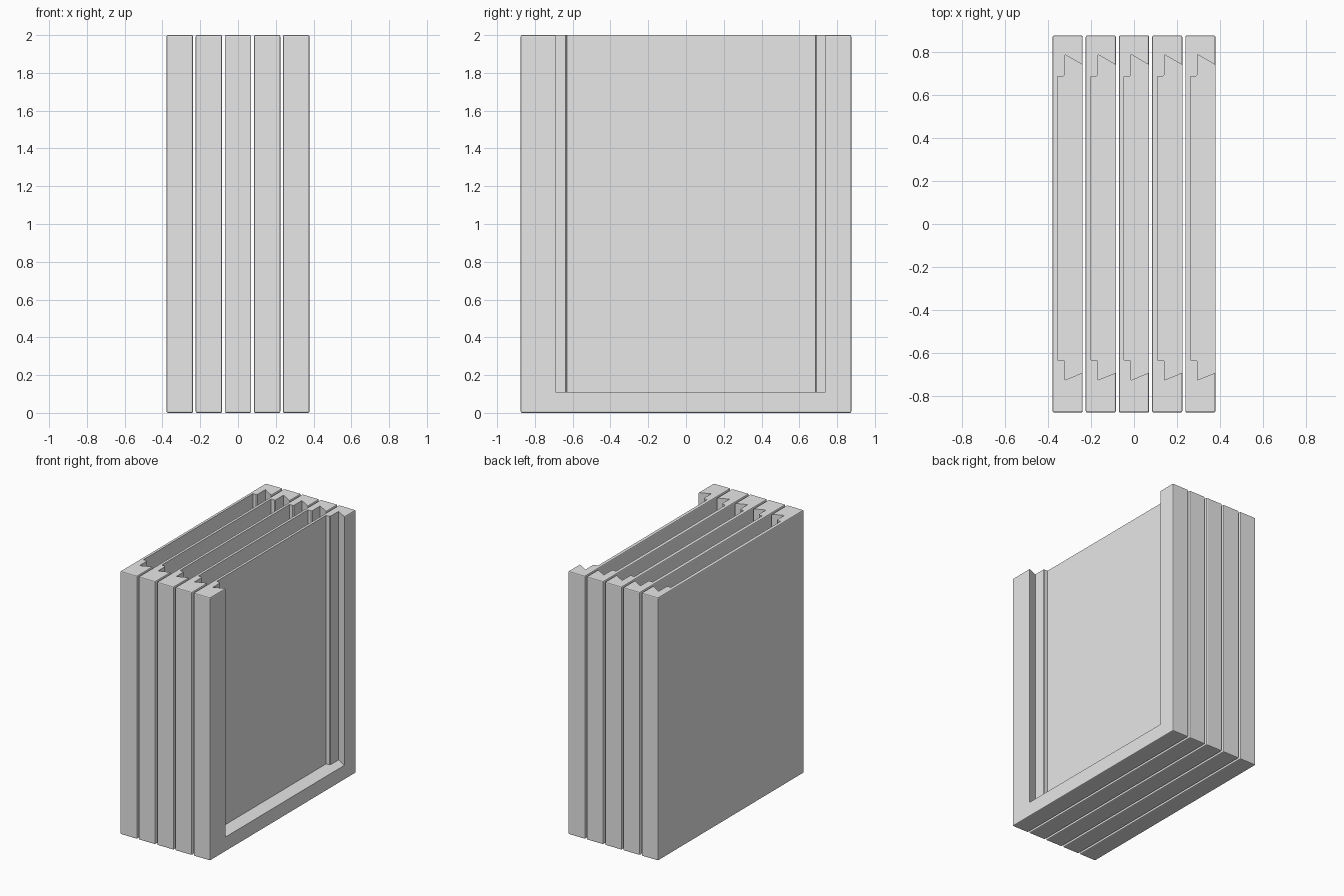
import bpy, bmesh

if "Cube" in bpy.data.objects:
    bpy.data.objects.remove(bpy.data.objects["Cube"])

PANELS, PITCH = 5, 0.154
W, D, H = 0.14, 1.75, 2.0      # panel thickness, depth, height
FLOOR = 0.11                   # height of the bottom rail
EASE = 0.007                   # eased edge width

grey = bpy.data.materials.new("light grey")
grey.diffuse_color = (0.8, 0.8, 0.8, 1)
grey.use_nodes = True
grey.node_tree.nodes["Principled BSDF"].inputs["Base Color"].default_value = grey.diffuse_color


def make_object(name, bm):
    bmesh.ops.recalc_face_normals(bm, faces=bm.faces)
    mesh = bpy.data.meshes.new(name)
    bm.to_mesh(mesh)
    bm.free()
    mesh.materials.append(grey)
    obj = bpy.data.objects.new(name, mesh)
    bpy.context.collection.objects.link(obj)
    return obj


def eased_block(name):
    """Solid panel with softened outer edges, standing on z = 0."""
    bm = bmesh.new()
    bmesh.ops.create_cube(bm, size=1)
    for v in bm.verts:
        v.co = (v.co.x * W, v.co.y * D, (v.co.z + 0.5) * H)
    bmesh.ops.bevel(bm, geom=bm.edges[:], offset=EASE, segments=2,
                    profile=0.5, affect='EDGES')
    return make_object(name, bm)


def prism(name, outline, z0, z1):
    bm = bmesh.new()
    face = bm.faces.new([bm.verts.new((x, y, z0)) for x, y in outline])
    top = bmesh.ops.extrude_face_region(bm, geom=[face])
    for v in top["geom"]:
        if isinstance(v, bmesh.types.BMVert):
            v.co.z = z1
    return make_object(name, bm)


# Undercut channel: thin back skin, step on each side, dovetail lips
L = -W / 2
back, step, lip = L + 0.024, L + 0.057, W / 2
pocket = [
    (0.2, -0.69), (lip, -0.69), (step, -0.724),
    (step, -0.63 - EASE), (step - EASE, -0.63), (back, -0.63),
    (back, 0.685), (step - EASE, 0.685), (step, 0.685 + EASE),
    (step, 0.786), (lip, 0.738), (0.2, 0.738),
]
cutter = prism("pocket_cutter", pocket, FLOOR, H + 0.2)
cutter.hide_render = True

# Cut one panel, then repeat it along x
panel = eased_block("panel_1")
cut = panel.modifiers.new("pocket", 'BOOLEAN')
cut.operation = 'DIFFERENCE'
cut.solver = 'EXACT'
cut.object = cutter
bpy.context.view_layer.objects.active = panel
panel.select_set(True)
bpy.ops.object.modifier_apply(modifier=cut.name)
bpy.data.objects.remove(cutter)

for i in range(PANELS):
    if i:
        obj = bpy.data.objects.new(f"panel_{i + 1}", panel.data)
        bpy.context.collection.objects.link(obj)
    else:
        obj = panel
    obj.location.x = (i - (PANELS - 1) / 2) * PITCH
